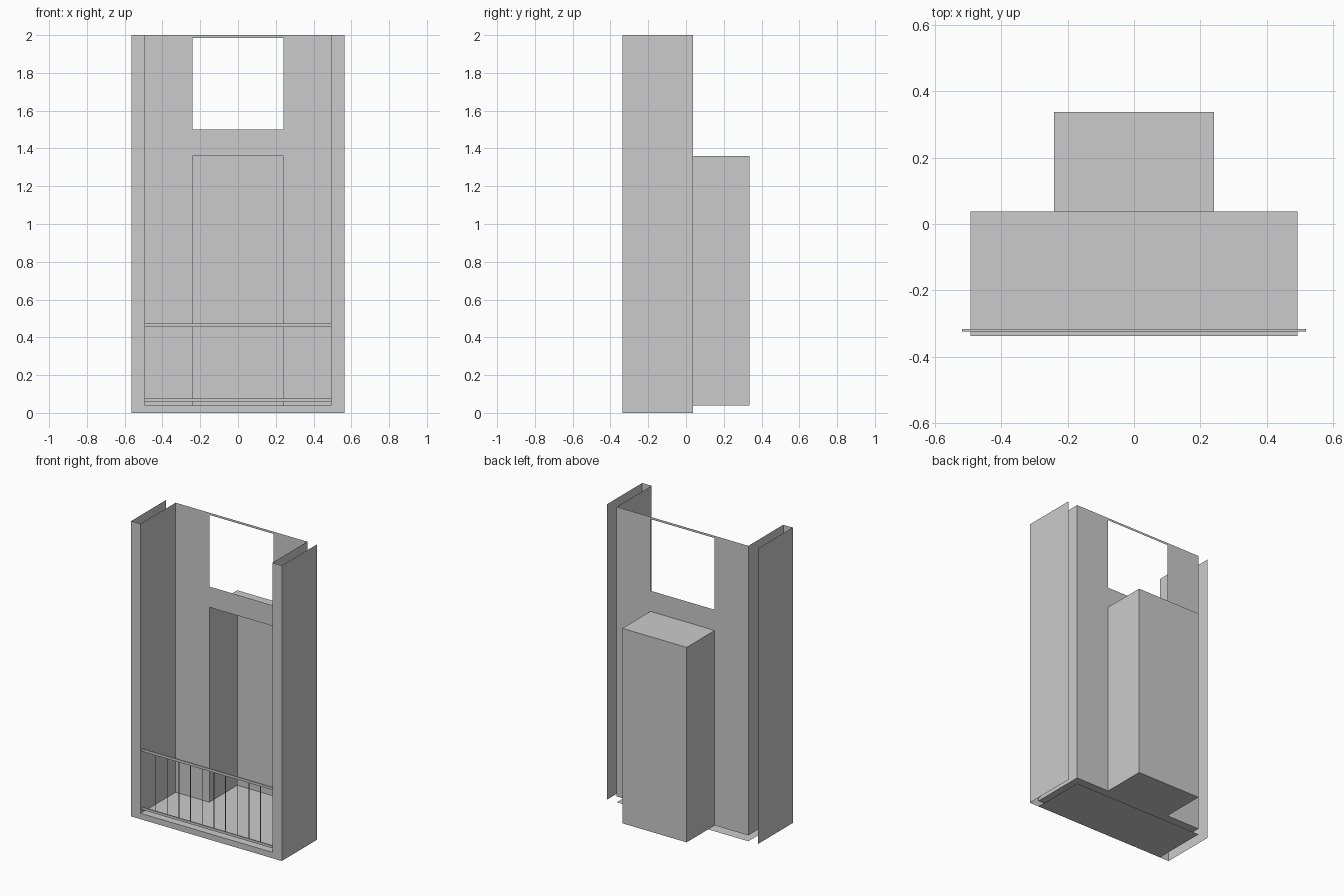
import bpy

cube = bpy.data.objects.get("Cube")
if cube:
    bpy.data.objects.remove(cube, do_unlink=True)

GREY = (0.6, 0.6, 0.6, 1.0)
mat = bpy.data.materials.new("plain_grey")
mat.use_nodes = True
mat.diffuse_color = GREY
mat.node_tree.nodes["Principled BSDF"].inputs["Base Color"].default_value = GREY

# Main dimensions
OUTER, INNER, DOOR = 0.564, 0.493, 0.241     # half widths
FRONT, WALL, BACK = -0.337, 0.037, 0.337     # depths
FLOOR, DOOR_TOP, SILL, LINTEL, TOP = 0.04, 1.36, 1.5, 1.985, 2.0


def mesh_object(name, verts, faces):
    mesh = bpy.data.meshes.new(name)
    mesh.from_pydata(verts, [], faces)
    mesh.materials.append(mat)
    obj = bpy.data.objects.new(name, mesh)
    bpy.context.collection.objects.link(obj)
    return obj


def sheet(name, x, y, z):
    """Flat rectangle; the axis given as a single number is its plane."""
    if not isinstance(x, tuple):
        verts = [(x, b, c) for b, c in corners(y, z)]
    elif not isinstance(y, tuple):
        verts = [(a, y, c) for a, c in corners(x, z)]
    else:
        verts = [(a, b, z) for a, b in corners(x, y)]
    return mesh_object(name, verts, [(0, 1, 2, 3)])


def corners(u, v):
    return [(u[0], v[0]), (u[1], v[0]), (u[1], v[1]), (u[0], v[1])]


def box(name, x, y, z):
    verts = [(a, b, c) for c in z for a, b in corners(x, y)]
    sides = [(i, (i + 1) % 4, (i + 1) % 4 + 4, i + 4) for i in range(4)]
    return mesh_object(name, verts, [(3, 2, 1, 0), (4, 5, 6, 7)] + sides)


# Front frame: two upright strips joined by the floor edge
mesh_object("front_frame",
            [(-OUTER, FRONT, TOP), (-OUTER, FRONT, 0), (OUTER, FRONT, 0), (OUTER, FRONT, TOP),
             (INNER, FRONT, TOP), (INNER, FRONT, FLOOR), (-INNER, FRONT, FLOOR), (-INNER, FRONT, TOP)],
            [(0, 1, 6, 7), (1, 2, 5, 6), (2, 3, 4, 5)])

# Side walls, back wall piers and alcove sides, left and right
for side, s in (("left", 1), ("right", -1)):
    sheet(side + "_outer_wall", s * OUTER, (FRONT, WALL), (0, TOP))
    sheet(side + "_inner_wall", s * INNER, (FRONT, WALL), (FLOOR, TOP))
    sheet(side + "_back_wall", (s * DOOR, s * INNER), WALL, (FLOOR, TOP))
    sheet(side + "_alcove_wall", s * DOOR, (WALL, BACK), (FLOOR, DOOR_TOP))

# Back wall between the door and the window, and above the window
sheet("window_sill_wall", (-DOOR, DOOR), WALL, (DOOR_TOP, SILL))
sheet("window_lintel", (-DOOR, DOOR), WALL, (LINTEL, TOP))

# Alcove behind the door opening
sheet("alcove_back", (-DOOR, DOOR), BACK, (FLOOR, DOOR_TOP))
sheet("alcove_ceiling", (-DOOR, DOOR), (WALL, BACK), DOOR_TOP)
sheet("alcove_floor", (-DOOR, DOOR), (WALL, BACK), FLOOR)

# Balcony floor and its underside
sheet("balcony_floor", (-INNER, INNER), (FRONT, WALL), FLOOR)
sheet("balcony_underside", (-INNER, INNER), (FRONT, WALL), 0)

# Railing with thin upright slats
RAIL_Y = (-0.324, -0.316)
box("top_rail", (-0.518, 0.518), RAIL_Y, (0.455, 0.472))
box("bottom_rail", (-0.518, 0.518), RAIL_Y, (0.06, 0.077))
for i in range(10):
    sheet(f"railing_slat_{i + 1}", (i - 4.5) * 0.0873, RAIL_Y, (0.077, 0.455))
